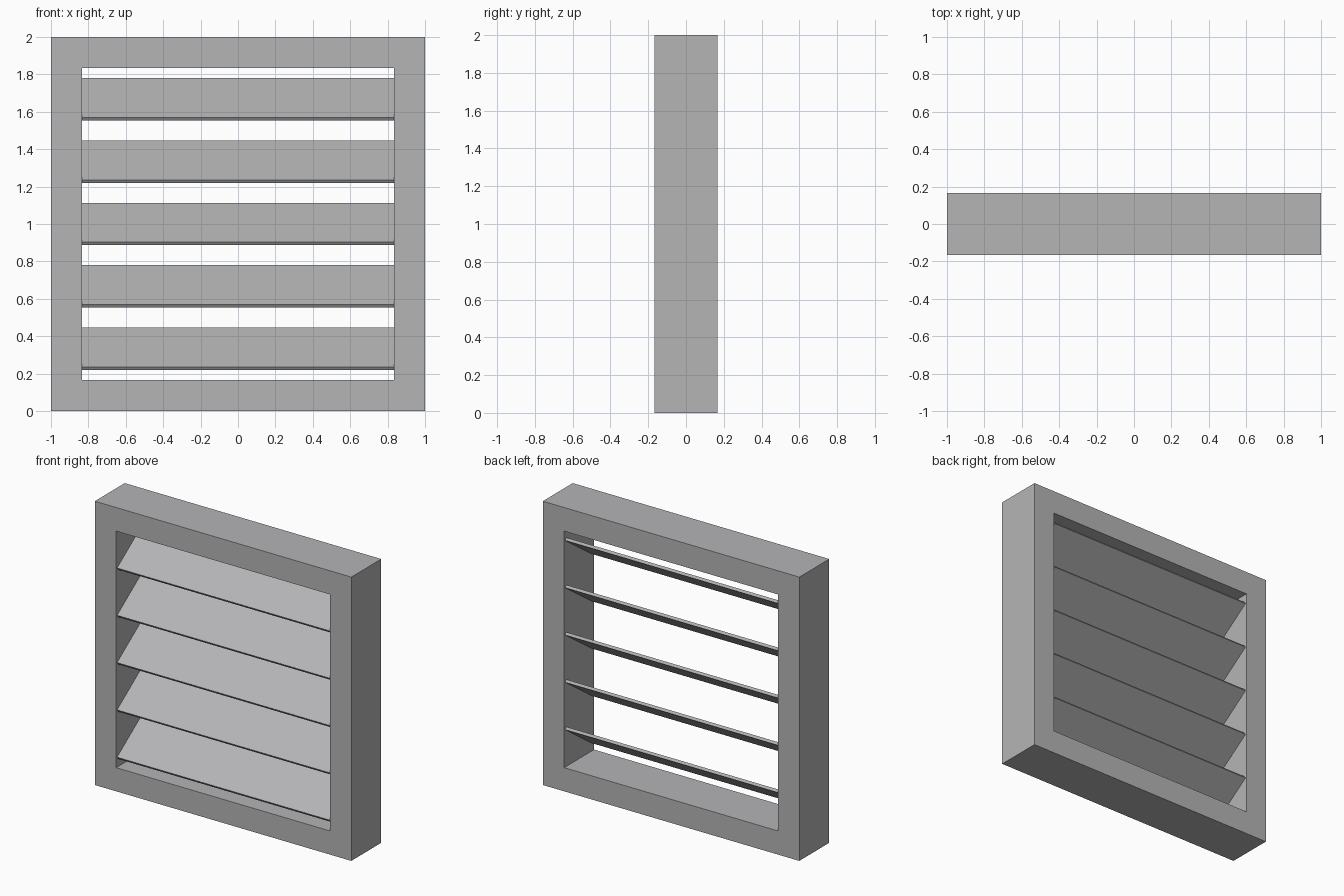
import bpy
from math import radians

cube = bpy.data.objects.get("Cube")
if cube:
    bpy.data.objects.remove(cube, do_unlink=True)

HALF = 1.0
DEPTH = 1 / 3
BORDER = 1 / 6
INNER = HALF - BORDER
SLATS = 5

# Painted metal
grey = bpy.data.materials.new("light grey metal")
grey.use_nodes = True
colour = (0.46, 0.46, 0.47, 1)
grey.diffuse_color = colour
grey.node_tree.nodes["Principled BSDF"].inputs["Base Color"].default_value = colour


def add_mesh(name, verts, faces):
    mesh = bpy.data.meshes.new(name)
    mesh.from_pydata(verts, [], faces)
    mesh.materials.append(grey)
    obj = bpy.data.objects.new(name, mesh)
    bpy.context.collection.objects.link(obj)
    return obj


# Frame: square rings, outer and inner, at front and back
corners = [(-1, -1), (1, -1), (1, 1), (-1, 1)]
verts = [(x * r, y, HALF + z * r)
         for y in (-DEPTH / 2, DEPTH / 2)
         for r in (HALF, INNER)
         for x, z in corners]
faces = []
for i in range(4):
    j = (i + 1) % 4
    front_out, front_in, back_out, back_in = [(k + i, k + j) for k in (0, 4, 8, 12)]
    for a, b in ((front_out, front_in), (back_in, back_out),
                 (back_out, front_out), (front_in, back_in)):
        faces.append((a[0], a[1], b[1], b[0]))
add_mesh("frame", verts, faces)

# Slats: thin boards tilted so the front edge is low
for n in range(SLATS):
    z = BORDER + (n + 0.5) * 2 * INNER / SLATS
    bpy.ops.mesh.primitive_cube_add(size=1, location=(0, 0, z),
                                    rotation=(radians(35), 0, 0))
    slat = bpy.context.object
    slat.name = f"slat_{n + 1}"
    slat.scale = (2 * INNER, 0.367, 0.02)
    slat.data.materials.append(grey)
